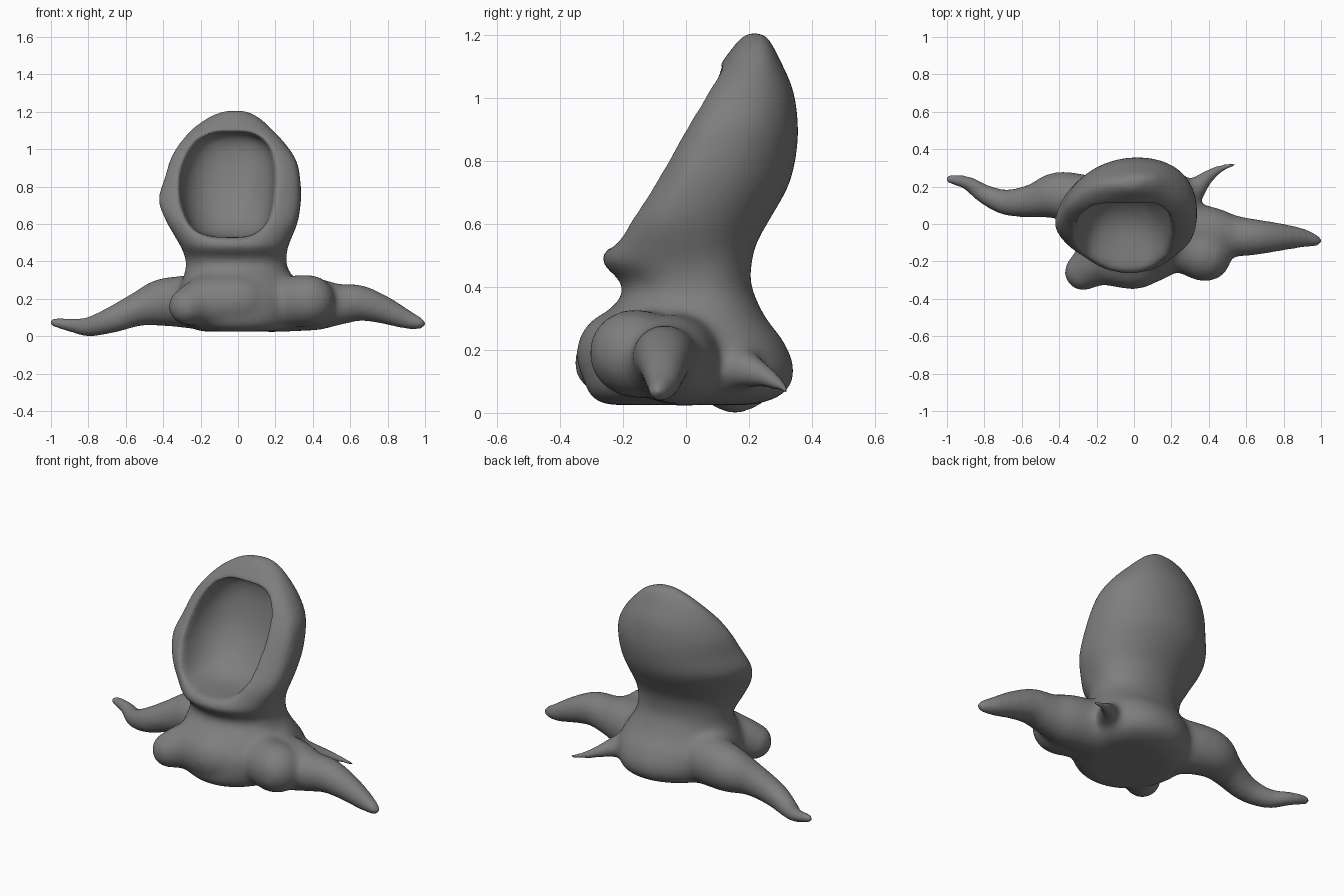
import bpy, bmesh, math
from mathutils import Vector


def spline(keys, steps=5):
    """Catmull-Rom resampling of tuples of any length."""
    pts = [keys[0]] + list(keys) + [keys[-1]]
    out = []
    for i in range(1, len(pts) - 2):
        for s in range(steps):
            t = s / steps
            out.append([0.5 * (2*b + (c - a)*t + (2*a - 5*b + 4*c - d)*t*t + (3*b - a - 3*c + d)*t**3)
                        for a, b, c, d in zip(*pts[i-1:i+3])])
    return out + [list(keys[-1])]


def loft(bm, rings):
    """Closed skin over a list of equal-sized rings."""
    loops = [[bm.verts.new(p) for p in ring] for ring in rings]
    n = len(loops[0])
    faces = [bm.faces.new((a[i], a[(i+1) % n], b[(i+1) % n], b[i]))
             for a, b in zip(loops, loops[1:]) for i in range(n)]
    faces += [bm.faces.new(loops[0][::-1]), bm.faces.new(loops[-1])]
    bmesh.ops.recalc_face_normals(bm, faces=faces)


def stack(bm, keys, power=2.0, skew=0.0, n=48):
    """Horizontal sections: z, x min, x max, y front, y widest, y back."""
    rings = []
    for z, x0, x1, yf, yc, yb in spline(keys):
        ring = []
        for i in range(n):
            a = 2 * math.pi * i / n
            c, s = math.cos(a), math.sin(a)
            cx = math.copysign(abs(c) ** (2/power), c)
            sy = math.copysign(abs(s) ** (2/power), s)
            x = (x0+x1)/2 + cx*(x1-x0)/2 + skew*max(s, 0)
            ring.append((x, yc + sy*((yb-yc) if s > 0 else (yc-yf)), z))
        rings.append(ring)
    loft(bm, rings)


def root(bm, keys, n=20):
    """Tapered tube through x, y, z, radius with a rounded tip."""
    path = spline(keys)
    pts = [Vector(p[:3]) for p in path]
    rad = [max(p[3], 0.006) for p in path]
    end, r = (pts[-1] - pts[-2]).normalized(), rad[-1]
    for a in (0.5, 1.0, 1.4):
        pts.append(Vector(path[-1][:3]) + end * r * math.sin(a))
        rad.append(r * math.cos(a))
    rings = []
    for i, p in enumerate(pts):
        t = (pts[min(i+1, len(pts)-1)] - pts[max(i-1, 0)]).normalized()
        u = t.cross(Vector((0, 0, 1))).normalized()
        v = u.cross(t)
        rings.append([p + rad[i] * (u*math.cos(2*math.pi*k/n) + v*math.sin(2*math.pi*k/n)) for k in range(n)])
    loft(bm, rings)


def add_object(name, bm):
    me = bpy.data.meshes.new(name)
    bm.to_mesh(me)
    bm.free()
    ob = bpy.data.objects.new(name, me)
    bpy.context.collection.objects.link(ob)
    return ob


body = bmesh.new()

# base, neck and leaning hood
stack(body, [
    (0.025, -0.20, 0.24, -0.26, 0.00, 0.22),
    (0.06, -0.28, 0.31, -0.31, 0.00, 0.31),
    (0.13, -0.31, 0.34, -0.325, 0.00, 0.345),
    (0.22, -0.32, 0.34, -0.32, 0.00, 0.315),
    (0.30, -0.30, 0.30, -0.27, 0.00, 0.255),
    (0.37, -0.28, 0.26, -0.205, 0.00, 0.22),
    (0.42, -0.285, 0.255, -0.21, 0.00, 0.205),
    (0.48, -0.31, 0.265, -0.27, -0.03, 0.21),
    (0.54, -0.345, 0.29, -0.24, -0.05, 0.225),
    (0.62, -0.39, 0.32, -0.20, -0.05, 0.27),
    (0.73, -0.43, 0.335, -0.13, 0.00, 0.33),
    (0.85, -0.395, 0.33, -0.06, 0.05, 0.355),
    (0.94, -0.37, 0.31, -0.005, 0.09, 0.355),
    (1.03, -0.32, 0.25, 0.05, 0.13, 0.34),
    (1.11, -0.25, 0.175, 0.11, 0.18, 0.305),
    (1.17, -0.17, 0.11, 0.155, 0.21, 0.275),
    (1.21, -0.08, 0.03, 0.19, 0.225, 0.25)], power=2.05, skew=0.05)

# roots: right, left, right lump, front left foot, front bulge, back spike
root(body, [(0.15, 0, 0.17, 0.15), (0.42, -0.05, 0.17, 0.14), (0.54, -0.065, 0.17, 0.112),
            (0.65, -0.07, 0.178, 0.098), (0.78, -0.07, 0.14, 0.077), (0.90, -0.075, 0.09, 0.055), (0.978, -0.09, 0.068, 0.035)])
root(body, [(-0.15, 0.08, 0.18, 0.155), (-0.33, 0.14, 0.185, 0.137), (-0.43, 0.15, 0.175, 0.125), (-0.54, 0.125, 0.142, 0.092),
            (-0.68, 0.115, 0.085, 0.072), (-0.80, 0.16, 0.05, 0.055), (-0.89, 0.22, 0.058, 0.041), (-0.987, 0.24, 0.075, 0.03)])
root(body, [(0.15, -0.06, 0.18, 0.14), (0.29, -0.13, 0.185, 0.14), (0.38, -0.17, 0.19, 0.142)])
root(body, [(-0.10, -0.10, 0.18, 0.14), (-0.20, -0.20, 0.18, 0.13), (-0.27, -0.255, 0.16, 0.105)])
root(body, [(-0.22, -0.17, 0.185, 0.14), (-0.02, -0.205, 0.185, 0.145), (0.05, -0.195, 0.185, 0.14)])
root(body, [(0.20, 0.08, 0.14, 0.10), (0.31, 0.17, 0.14, 0.07), (0.38, 0.24, 0.12, 0.044),
            (0.46, 0.295, 0.09, 0.027), (0.54, 0.32, 0.07, 0.017)])
stump = add_object("hollow_stump", body)

# hollow inside the hood
hollow = bmesh.new()
stack(hollow, [
    (0.53, -0.12, 0.04, -0.60, -0.16, -0.03),
    (0.56, -0.22, 0.11, -0.60, -0.16, 0.05),
    (0.63, -0.275, 0.165, -0.60, -0.14, 0.13),
    (0.75, -0.31, 0.19, -0.60, -0.10, 0.20),
    (0.88, -0.305, 0.195, -0.60, -0.04, 0.235),
    (0.98, -0.265, 0.18, -0.60, 0.03, 0.245),
    (1.05, -0.21, 0.135, -0.60, 0.09, 0.23),
    (1.09, -0.12, 0.06, -0.60, 0.12, 0.19)], power=2.4)
cutter = add_object("hollow_cutter", hollow)
cutter.hide_render = True
cutter.hide_set(True)


def remesh(name):
    m = stump.modifiers.new(name, 'REMESH')
    m.mode = 'VOXEL'
    m.voxel_size = 0.012
    m.use_smooth_shade = True


# fuse the parts, carve the hollow, soften everything
remesh("fuse")
cut = stump.modifiers.new("carve", 'BOOLEAN')
cut.operation = 'DIFFERENCE'
cut.object = cutter
cut.solver = 'EXACT'
remesh("even")
soft = stump.modifiers.new("soften", 'SMOOTH')
soft.factor = 0.5
soft.iterations = 40

# dark grey surface
grey = bpy.data.materials.new("dark_grey")
grey.diffuse_color = (0.21, 0.21, 0.21, 1)
for ob in (stump, cutter):
    ob.data.materials.append(grey)
